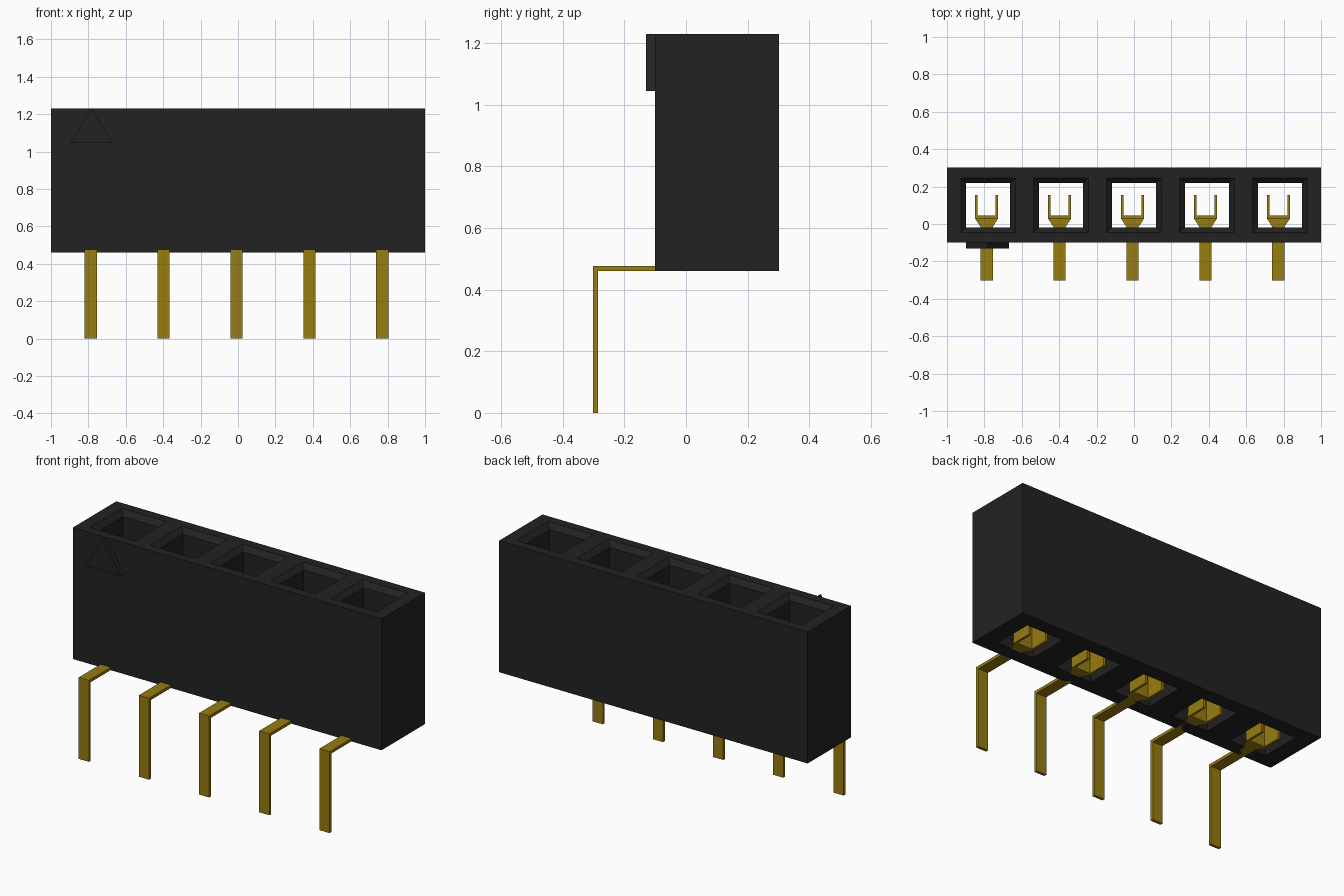
import bpy
import bmesh
from mathutils import Vector

cube = bpy.data.objects.get("Cube")
if cube:
    bpy.data.objects.remove(cube)


def material(name, rgb):
    mat = bpy.data.materials.new(name)
    mat.use_nodes = True
    mat.diffuse_color = (*rgb, 1)
    bsdf = mat.node_tree.nodes["Principled BSDF"]
    bsdf.inputs["Base Color"].default_value = (*rgb, 1)
    bsdf.inputs["Roughness"].default_value = 0.6
    return mat


black = material("black plastic", (0.016, 0.016, 0.016))
gold = material("gold metal", (0.31, 0.2, 0.005))


def finish(bm, name, mat):
    bmesh.ops.remove_doubles(bm, verts=bm.verts, dist=0.0005)
    bmesh.ops.recalc_face_normals(bm, faces=bm.faces)
    mesh = bpy.data.meshes.new(name)
    bm.to_mesh(mesh)
    bm.free()
    mesh.materials.append(mat)
    obj = bpy.data.objects.new(name, mesh)
    bpy.context.collection.objects.link(obj)
    return obj


def prism(bm, outline, push):
    """Extrude a closed outline of 3D points along the push vector."""
    face = bm.faces.new([bm.verts.new(p) for p in outline])
    out = bmesh.ops.extrude_face_region(bm, geom=[face], use_keep_orig=True)
    moved = [v for v in out["geom"] if isinstance(v, bmesh.types.BMVert)]
    bmesh.ops.translate(bm, verts=moved, vec=Vector(push))


COUNT, PITCH = 5, 0.39
BOTTOM, TOP = 0.46, 1.23
FRONT, BACK = -0.1, 0.302
HOLE_Y = 0.1
centres = [(i - (COUNT - 1) / 2) * PITCH for i in range(COUNT)]

# Housing: one ring-shaped cell per socket, with a chamfered mouth
bm = bmesh.new()
for i, cx in enumerate(centres):
    first, last = i == 0, i == COUNT - 1
    x0 = -1 if first else cx - PITCH / 2
    x1 = 1 if last else cx + PITCH / 2

    def rect(xa, xb, ya, yb, z):
        return [bm.verts.new(p) for p in
                ((xa, ya, z), (xb, ya, z), (xb, yb, z), (xa, yb, z))]

    def hole(r, z):
        return rect(cx - r, cx + r, HOLE_Y - r, HOLE_Y + r, z)

    rings = [rect(x0, x1, FRONT, BACK, BOTTOM), rect(x0, x1, FRONT, BACK, TOP),
             hole(0.146, TOP), hole(0.118, TOP - 0.03), hole(0.118, BOTTOM)]
    for k, a in enumerate(rings):
        b = rings[(k + 1) % len(rings)]
        for s in range(4):
            shared_wall = k == 0 and ((s == 1 and not last) or (s == 3 and not first))
            if not shared_wall:
                t = (s + 1) % 4
                bm.faces.new((a[s], a[t], b[t], b[s]))
finish(bm, "housing", black)

# Raised triangle marking the first pin
bm = bmesh.new()
prism(bm, [(-0.898, FRONT, 1.045), (-0.668, FRONT, 1.045), (-0.783, FRONT, TOP)],
      (0, -0.03, 0))
finish(bm, "first_pin_marker", black)

# Pins: bent lead, flared foot and upright two-pronged clip
THICK, HALF, CLIP = 0.017, 0.033, 0.062
CLIP_TOP = 0.92
for i, cx in enumerate(centres):
    px = cx - 0.008
    bm = bmesh.new()
    lead = [(-0.302, 0), (-0.302 + THICK, 0), (-0.302 + THICK, BOTTOM),
            (-0.015, BOTTOM), (-0.015, BOTTOM + THICK), (-0.302, BOTTOM + THICK)]
    prism(bm, [(px - HALF, y, z) for y, z in lead], (2 * HALF, 0, 0))
    foot = [(-HALF, -0.015), (HALF, -0.015), (CLIP, 0.03), (-CLIP, 0.03)]
    prism(bm, [(px + x, y, BOTTOM) for x, y in foot], (0, 0, THICK))
    inner = CLIP - 0.014
    clip = [(-CLIP, 0.03), (CLIP, 0.03), (CLIP, 0.155), (inner, 0.155),
            (inner, 0.046), (-inner, 0.046), (-inner, 0.155), (-CLIP, 0.155)]
    prism(bm, [(px + x, y, BOTTOM) for x, y in clip], (0, 0, CLIP_TOP - BOTTOM))
    finish(bm, f"pin_{i + 1}", gold)
